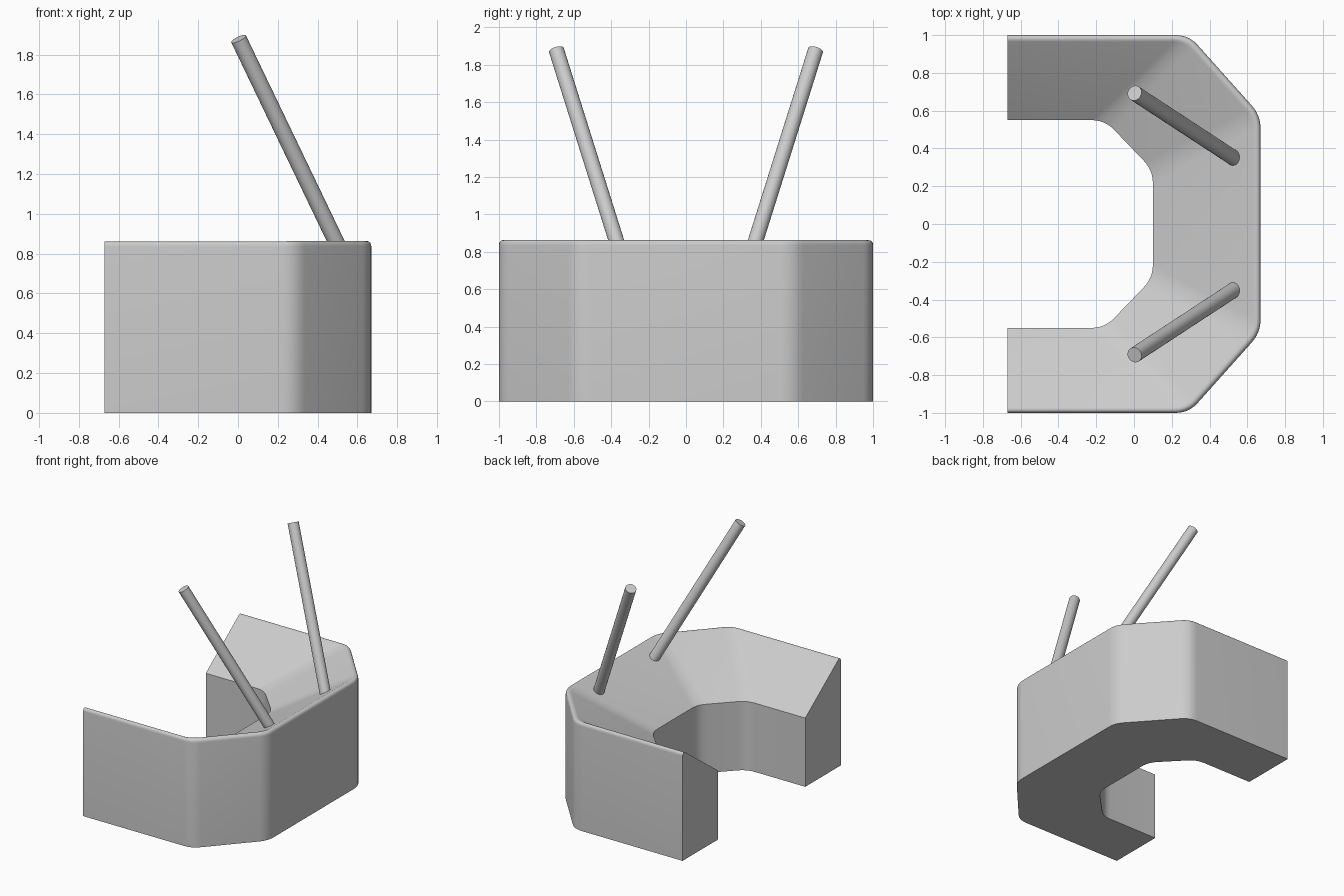
import bpy, bmesh
from mathutils import Vector

if "Cube" in bpy.data.objects:
    bpy.data.objects.remove(bpy.data.objects["Cube"])


def make_object(name, bm):
    bmesh.ops.recalc_face_normals(bm, faces=bm.faces)
    mesh = bpy.data.meshes.new(name)
    bm.to_mesh(mesh)
    bm.free()
    ob = bpy.data.objects.new(name, mesh)
    bpy.context.collection.objects.link(ob)
    bpy.ops.object.select_all(action='DESELECT')
    ob.select_set(True)
    bpy.context.view_layer.objects.active = ob
    bpy.ops.object.shade_smooth_by_angle(angle=0.6)
    return ob


def rounded_path(pts, setback, n=6):
    """Round the inner corners of an open path with short curves."""
    pts = [Vector(p) for p in pts]
    out = [pts[0]]
    for a, b, c in zip(pts, pts[1:], pts[2:]):
        p = b + (a - b).normalized() * setback
        q = b + (c - b).normalized() * setback
        for i in range(n + 1):
            t = i / n
            out.append(p * (1 - t) ** 2 + b * 2 * t * (1 - t) + q * t * t)
    return out + [pts[-1]]


def mirrored(half):
    return half + [(x, -y) for x, y in reversed(half)]


# U-shaped body with a top sloping down towards the inside
outer = rounded_path(mirrored([(-0.67, 1.0), (0.29, 1.0), (0.67, 0.575)]), 0.07)
inner = rounded_path(mirrored([(-0.67, 0.55), (-0.155, 0.55), (0.10, 0.285)]), 0.07)
bm = bmesh.new()
rings = []
for o, i in zip(outer, inner):
    rings.append([bm.verts.new((p.x, p.y, z)) for p, z in
                  ((i, 0), (o, 0), (o, 0.88), (i, 0.55))])
for a, b in zip(rings, rings[1:]):
    for k in range(4):
        m = (k + 1) % 4
        bm.faces.new((a[k], a[m], b[m], b[k]))
bm.faces.new(rings[0])
bm.faces.new(rings[-1])
# rounded outer rim
rim = [bm.edges.get((a[2], b[2])) for a, b in zip(rings, rings[1:])]
bmesh.ops.bevel(bm, geom=rim, offset=0.045, offset_type='OFFSET',
                segments=6, profile=0.5, affect='EDGES')
make_object("u_shaped_body", bm)

# two leaning rods
for side, name in ((1, "back_rod"), (-1, "front_rod")):
    low = Vector((0.55, 0.335 * side, 0.74))
    high = Vector((0.003, 0.693 * side, 1.879))
    axis = high - low
    bm = bmesh.new()
    bmesh.ops.create_cone(bm, cap_ends=True, segments=32, radius1=0.041,
                          radius2=0.041, depth=axis.length)
    ob = make_object(name, bm)
    ob.location = (low + high) / 2
    ob.rotation_mode = 'QUATERNION'
    ob.rotation_quaternion = axis.to_track_quat('Z', 'Y')
